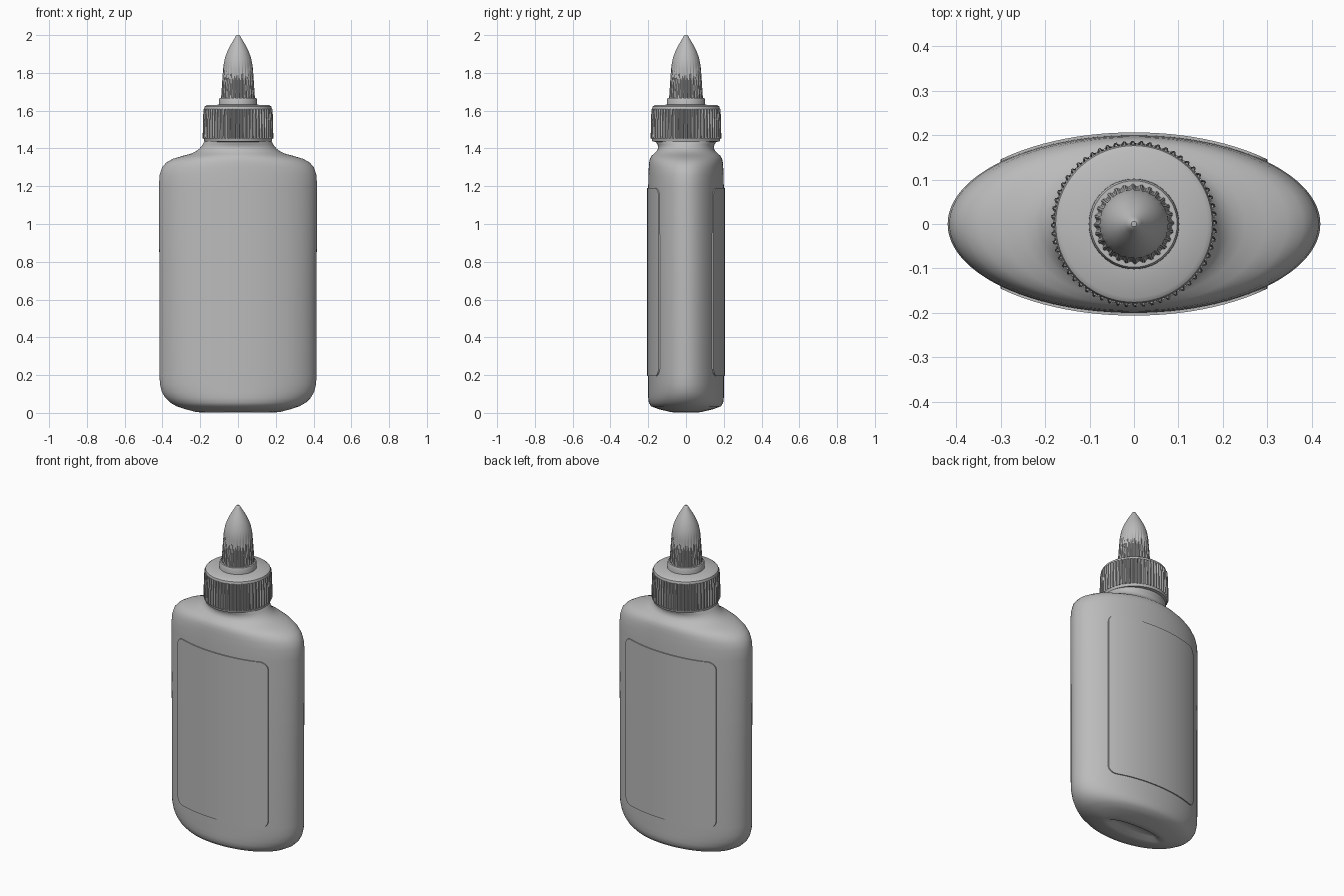
import bpy, bmesh, math

if "Cube" in bpy.data.objects:
    bpy.data.objects.remove(bpy.data.objects["Cube"])

grey = bpy.data.materials.new("plain grey")
grey.diffuse_color = (0.5, 0.5, 0.5, 1)
grey.use_nodes = True
grey.node_tree.nodes["Principled BSDF"].inputs["Base Color"].default_value = grey.diffuse_color


def finish(bm, name, angle=35):
    bmesh.ops.recalc_face_normals(bm, faces=bm.faces[:])
    me = bpy.data.meshes.new(name)
    bm.to_mesh(me)
    bm.free()
    me.materials.append(grey)
    for p in me.polygons:
        p.use_smooth = True
    me.set_sharp_from_angle(angle=math.radians(angle))
    ob = bpy.data.objects.new(name, me)
    bpy.context.collection.objects.link(ob)
    return ob


def loft(name, rings, n, angle=35):
    """rings: (z, rx, ry, rib depth); stacked elliptic sections, capped."""
    bm = bmesh.new()
    loops = []
    for z, rx, ry, rib in rings:
        loop = []
        for i in range(n):
            a = 2 * math.pi * i / n
            d = rib if i % 4 in (2, 3) else 0
            loop.append(bm.verts.new(((rx - d) * math.cos(a), (ry - d) * math.sin(a), z)))
        loops.append(loop)
    for lo, hi in zip(loops, loops[1:]):
        for i in range(n):
            j = (i + 1) % n
            bm.faces.new((lo[i], lo[j], hi[j], hi[i]))
    bm.faces.new(loops[0][::-1])
    bm.faces.new(loops[-1])
    return finish(bm, name, angle)


# Flattened elliptical bottle with rounded shoulder and neck
body = [(0.022, .14, .03), (0.002, .18, .05), (0.004, .22, .08), (0.02, .28, .145),
        (0.035, .325, .185), (0.055, .36, .197), (0.08, .385, .2), (0.11, .403, .2),
        (0.15, .413, .2), (0.2, .416, .2), (0.7, .416, .2), (1.2, .419, .2),
        (1.26, .415, .199), (1.3, .402, .197), (1.325, .38, .195), (1.345, .345, .191),
        (1.36, .295, .183), (1.372, .25, .17), (1.385, .222, .156), (1.4, .203, .148),
        (1.42, .187, .15), (1.435, .18, .16), (1.45, .17, .16)]
loft("bottle_body", [(z, x, y, 0) for z, x, y in body], 96, 50)

# Ribbed screw cap
cap = [(1.435, .165, 0), (1.437, .178, 0), (1.452, .182, 0), (1.453, .187, .009),
       (1.53, .186, .009), (1.608, .183, .009), (1.609, .179, 0), (1.622, .176, 0),
       (1.63, .165, 0), (1.632, .08, 0)]
loft("screw_cap", [(z, r, r, d) for z, r, d in cap], 240)

# Collar at the nozzle foot
collar = [(1.625, .102), (1.658, .101), (1.667, .097), (1.668, .07)]
loft("nozzle_collar", [(z, r, r, 0) for z, r in collar], 48)

# Pointed nozzle, fluted on its lower half
nozzle = [(1.66, .09, .005), (1.75, .084, .005), (1.82, .079, .004), (1.84, .077, 0),
          (1.88, .069, 0), (1.915, .056, 0), (1.945, .041, 0), (1.97, .026, 0),
          (1.985, .017, 0), (1.995, .012, 0), (2.0, .006, 0)]
loft("nozzle", [(z, r, r, d) for z, r, d in nozzle], 112)


# Thin rounded label panels wrapped on front and back
def label(name, side):
    w, z0, z1, r, t = .3, .195, 1.19, .045, .006
    xs = [-w + r * (1 - math.cos(math.pi / 2 * k / 6)) for k in range(7)]
    xs += [-w + r + (2 * w - 2 * r) * k / 20 for k in range(1, 20)]
    xs += [-x for x in xs[:7][::-1]]
    bm = bmesh.new()
    cols = []
    for x in xs:
        e = max(0, abs(x) - (w - r))
        cut = r - math.sqrt(max(0, r * r - e * e)) * .999
        y = .2 * math.sqrt(1 - (x / .417) ** 2)
        cols.append([bm.verts.new((x, side * (y + o), z))
                     for o, z in ((-.004, z0 + cut), (t, z0 + cut), (t, z1 - cut), (-.004, z1 - cut))])
    for a, b in zip(cols, cols[1:]):
        for k in range(4):
            m = (k + 1) % 4
            bm.faces.new((a[k], a[m], b[m], b[k]))
    bm.faces.new(cols[0])
    bm.faces.new(cols[-1][::-1])
    finish(bm, name)


label("front_label", -1)
label("back_label", 1)
